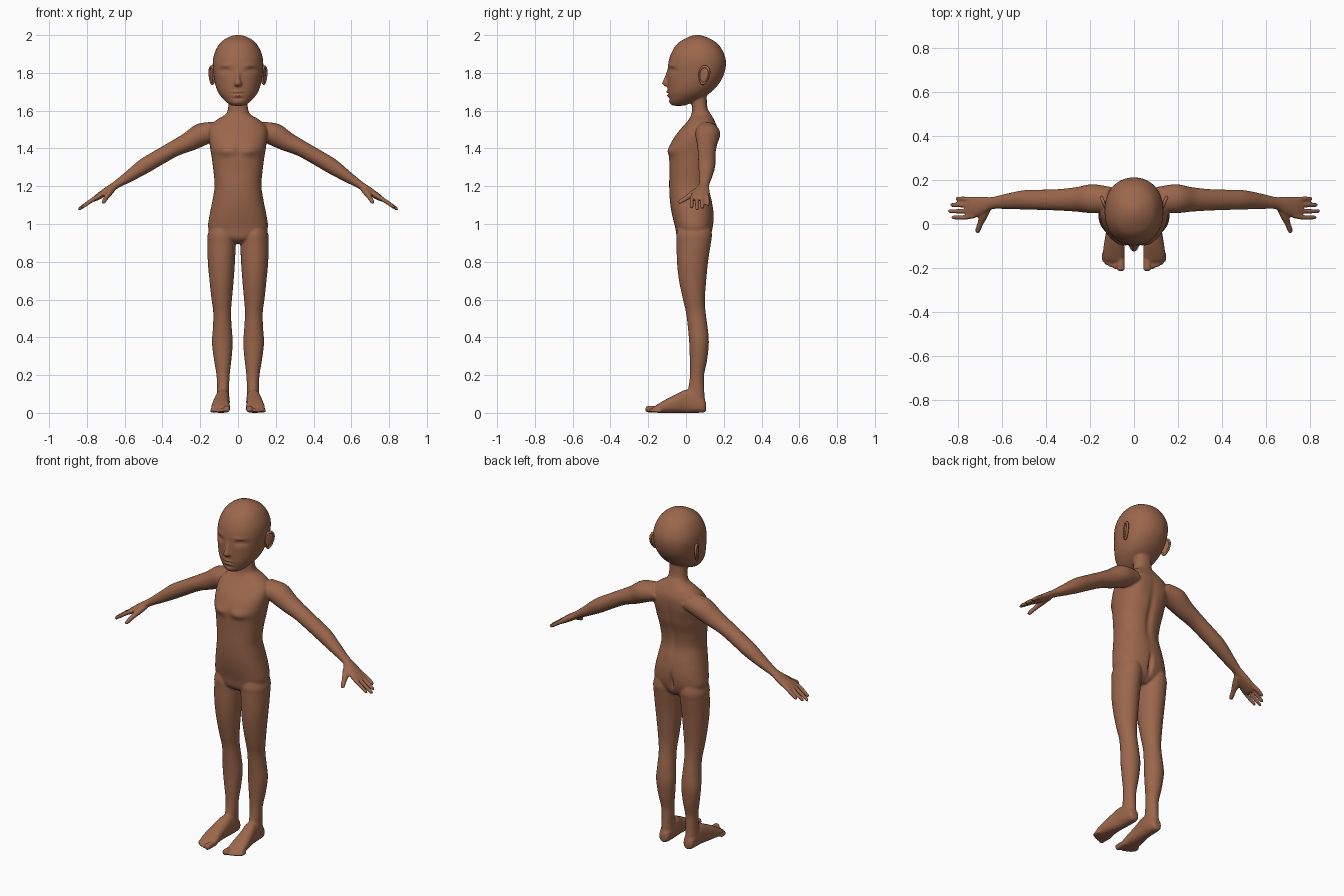
import bpy, bmesh, math
from mathutils import Vector

skin = bpy.data.materials.new("brown skin")
skin.diffuse_color = (0.33, 0.135, 0.072, 1)


def catmull(keys, steps):
    """Smoothly interpolate a list of number tuples."""
    out = []
    for i in range(len(keys) - 1):
        a, b, c, d = (keys[min(max(i + k, 0), len(keys) - 1)] for k in (-1, 0, 1, 2))
        for s in range(steps):
            t = s / steps
            out.append(tuple(0.5 * (2 * q + (r - p) * t + (2 * p - 5 * q + 4 * r - w) * t * t
                                    + (3 * q - p - 3 * r + w) * t ** 3)
                             for p, q, r, w in zip(a, b, c, d)))
    return out + [keys[-1]]


def loft(bm, keys, frame, side=1, power=2.0, sides=32, steps=5):
    """Skin cross-sections; frame turns a key into centre and two half axes."""
    rings = []
    for key in catmull(keys, steps):
        centre, u, v = frame(key)
        ring = []
        for i in range(sides):
            a = 2 * math.pi * i / sides
            c = math.copysign(abs(math.cos(a)) ** (2 / power), math.cos(a))
            s = math.copysign(abs(math.sin(a)) ** (2 / power), math.sin(a))
            p = centre + u * c + v * s
            ring.append(bm.verts.new((p.x * side, p.y, p.z)))
        rings.append(ring)
    faces = [bm.faces.new(rings[0]), bm.faces.new(rings[-1])]
    for r, q in zip(rings, rings[1:]):
        for i in range(sides):
            j = (i + 1) % sides
            faces.append(bm.faces.new((r[i], r[j], q[j], q[i])))
    bmesh.ops.recalc_face_normals(bm, faces=faces)


def upright(k):   # key: z, centre x, half width, front y, back y
    z, c, h, a, b = k
    return Vector((c, (a + b) / 2, z)), Vector((h, 0, 0)), Vector((0, (b - a) / 2, 0))


def forward(k):   # key: y, centre x, half width, low z, high z
    y, c, h, a, b = k
    return Vector((c, y, (a + b) / 2)), Vector((h, 0, 0)), Vector((0, 0, (b - a) / 2))


def outward(k):   # key: x, y, z, half depth, half thickness (sloping arm)
    x, y, z, d, n = k
    return Vector((x, y, z)), Vector((0, d, 0)), Vector((0.54, 0, 0.84)) * n


def thumbwise(k):  # key: x, y, z, half width, half thickness
    x, y, z, w, n = k
    return Vector((x, y, z)), Vector((w, 0.4 * w, 0)), Vector((0, -0.4 * n, n))


bm = bmesh.new()

# head
loft(bm, [(1.626, 0, .03, -.07, -.01), (1.642, 0, .058, -.085, .03), (1.67, 0, .086, -.092, .09),
          (1.70, 0, .107, -.097, .135), (1.74, 0, .121, -.098, .172), (1.79, 0, .130, -.098, .20),
          (1.85, 0, .134, -.094, .212), (1.90, 0, .126, -.08, .202), (1.95, 0, .101, -.05, .172),
          (1.98, 0, .068, -.008, .13), (1.996, 0, .032, .03, .09), (2.001, 0, .006, .055, .067)],
     upright, power=2.15, sides=48)
# nose
loft(bm, [(1.728, 0, .010, -.108, -.07), (1.735, 0, .022, -.119, -.07), (1.746, 0, .020, -.127, -.07),
          (1.77, 0, .013, -.117, -.07), (1.80, 0, .011, -.105, -.07), (1.83, 0, .010, -.094, -.07)], upright)
# neck and torso
loft(bm, [(.895, 0, .05, -.01, .09), (.925, 0, .13, -.045, .122), (.98, 0, .158, -.057, .142),
          (1.05, 0, .150, -.074, .147), (1.12, 0, .136, -.085, .138), (1.20, 0, .124, -.089, .122),
          (1.28, 0, .130, -.088, .13), (1.35, 0, .139, -.09, .15), (1.40, 0, .147, -.092, .159),
          (1.46, 0, .155, -.062, .167), (1.51, 0, .152, -.022, .166), (1.55, 0, .115, .012, .15),
          (1.58, 0, .066, .028, .133), (1.61, 0, .053, .032, .115), (1.66, 0, .05, .03, .11),
          (1.72, 0, .048, .03, .11)], upright, power=2.3, sides=48)

for s in (1, -1):
    # leg
    loft(bm, [(1.02, .08, .05, -.03, .12), (.95, .086, .073, -.05, .137), (.90, .087, .075, -.05, .132),
              (.80, .088, .072, -.048, .117), (.70, .087, .064, -.037, .107), (.60, .086, .054, -.016, .10),
              (.53, .084, .047, 0, .104), (.45, .083, .050, .01, .115), (.37, .083, .055, .017, .121),
              (.28, .081, .046, .02, .112), (.20, .079, .035, .021, .096), (.13, .079, .032, .012, .096),
              (.07, .08, .034, .0, .1), (.02, .08, .033, .0, .1)], upright, s)
    # foot
    loft(bm, [(.106, .08, .015, .012, .05), (.095, .08, .029, .002, .075), (.05, .08, .036, 0, .11),
              (0, .082, .038, 0, .122), (-.05, .088, .042, 0, .1), (-.1, .091, .047, 0, .075),
              (-.14, .092, .050, 0, .052), (-.165, .091, .045, .002, .036), (-.175, .09, .036, .006, .026)],
         forward, s, power=2.4)
    # toes
    for x, tip, r in ((.060, -.215, .018), (.087, -.205, .011), (.107, -.197, .0105),
                      (.125, -.187, .010), (.139, -.173, .009)):
        loft(bm, [(-.13, x, r, .002, 2 * r), (tip + .015, x, r, .002, 2 * r + .002),
                  (tip + .005, x, r * .85, .004, 2 * r - .001), (tip, x, r * .35, .01, 1.4 * r)],
             forward, s, sides=14)
    # arm and palm
    loft(bm, [(.10, .11, 1.50, .055, .05), (.185, .115, 1.477, .066, .061), (.26, .112, 1.435, .056, .052),
              (.34, .110, 1.397, .049, .043), (.43, .110, 1.346, .046, .042), (.50, .110, 1.304, .044, .041),
              (.58, .103, 1.250, .035, .030), (.645, .095, 1.208, .028, .021), (.69, .084, 1.178, .041, .020),
              (.74, .074, 1.145, .050, .017), (.765, .072, 1.129, .044, .012)], outward, s)
    # fingers
    for y, x, z in ((.115, .812, 1.098), (.087, .836, 1.083), (.058, .846, 1.076), (.030, .830, 1.086)):
        loft(bm, [(.725, .074 + (y - .074) * .85, 1.155, .011, .012), (.77, y, 1.128, .0105, .012),
                  (x - .013, y, z + .009, .0095, .010), (x - .004, y, z + .002, .0075, .008),
                  (x, y, z, .003, .003)], outward, s, sides=14)
    # thumb
    loft(bm, [(.665, .08, 1.185, .018, .016), (.685, .04, 1.162, .019, .017), (.698, .005, 1.14, .013, .013),
              (.711, -.03, 1.118, .011, .011), (.715, -.042, 1.112, .004, .004)], thumbwise, s, sides=16)

mesh = bpy.data.meshes.new("body")
bm.to_mesh(mesh)
bm.free()
body = bpy.data.objects.new("body", mesh)
bpy.context.collection.objects.link(body)

# fuse the parts into one soft skin
remesh = body.modifiers.new("fuse", 'REMESH')
remesh.mode = 'VOXEL'
remesh.voxel_size = 0.0055
soft = body.modifiers.new("soften", 'SMOOTH')
soft.factor = 0.5
soft.iterations = 5
deps = bpy.context.evaluated_depsgraph_get()
skin_mesh = bpy.data.meshes.new_from_object(body.evaluated_get(deps))
body.modifiers.clear()
body.data = skin_mesh

# sculpted forms: |x|, z, spread x, spread z, inward depth, facing (-1 front, 1 back)
forms = [
    (.070, 1.812, .028, .014, .013, -1),   # eye socket
    (.070, 1.808, .019, .008, -.008, -1),  # eyelid
    (.070, 1.808, .022, .003, .005, -1),   # eye slit
    (.065, 1.840, .030, .009, -.004, -1),  # brow
    (.0, 1.700, .022, .006, -.008, -1),    # upper lip
    (.0, 1.690, .030, .0035, .006, -1),    # mouth line
    (.0, 1.680, .020, .006, -.007, -1),    # lower lip
    (.0, 1.664, .025, .006, .005, -1),     # chin crease
    (.0, 1.642, .022, .010, -.003, -1),    # chin
    (.065, 1.385, .040, .024, -.010, -1),  # chest
    (.0, 1.39, .014, .04, .005, -1),       # breastbone
    (.0, .99, .012, .05, .020, 1),         # seat cleft
    (.0, 1.30, .020, .14, .010, 1),        # spine
    (.085, 1.44, .040, .06, -.006, 1),     # shoulder blade
]
normals = [v.normal.copy() for v in skin_mesh.vertices]
for v, n in zip(skin_mesh.vertices, normals):
    for x, z, sx, sz, depth, face in forms:
        w = min(1, max(0, n.y * face) * 1.6)
        if w:
            e = ((abs(v.co.x) - x) / sx) ** 2 + ((v.co.z - z) / sz) ** 2
            if e < 9:
                v.co.y -= face * depth * w * math.exp(-e)
low = min(v.co.z for v in skin_mesh.vertices)
for v in skin_mesh.vertices:
    v.co.z -= low

# ears: rim ring around a thin plate
for s, label in ((1, "left"), (-1, "right")):
    turn = (math.radians(-10), 0, s * math.radians(-22))
    bpy.ops.mesh.primitive_torus_add(major_segments=32, minor_segments=10, major_radius=1, minor_radius=.17,
                                     location=(s * .138, .096, 1.788))
    rim = bpy.context.object
    rim.name = label + "_ear_rim"
    for v in rim.data.vertices:
        x, y, z = v.co
        v.co = (z * .045, x * .027 * (1 + .18 * y), y * .045)
    bpy.ops.mesh.primitive_uv_sphere_add(segments=24, ring_count=12, location=(s * .136, .094, 1.788))
    plate = bpy.context.object
    plate.name = label + "_ear_bowl"
    plate.scale = (.007, .027, .045)
    rim.rotation_euler = plate.rotation_euler = turn

for ob in bpy.context.collection.objects:
    ob.data.materials.clear()
    ob.data.materials.append(skin)
    ob.data.polygons.foreach_set("use_smooth", [True] * len(ob.data.polygons))
    ob.data.update()
